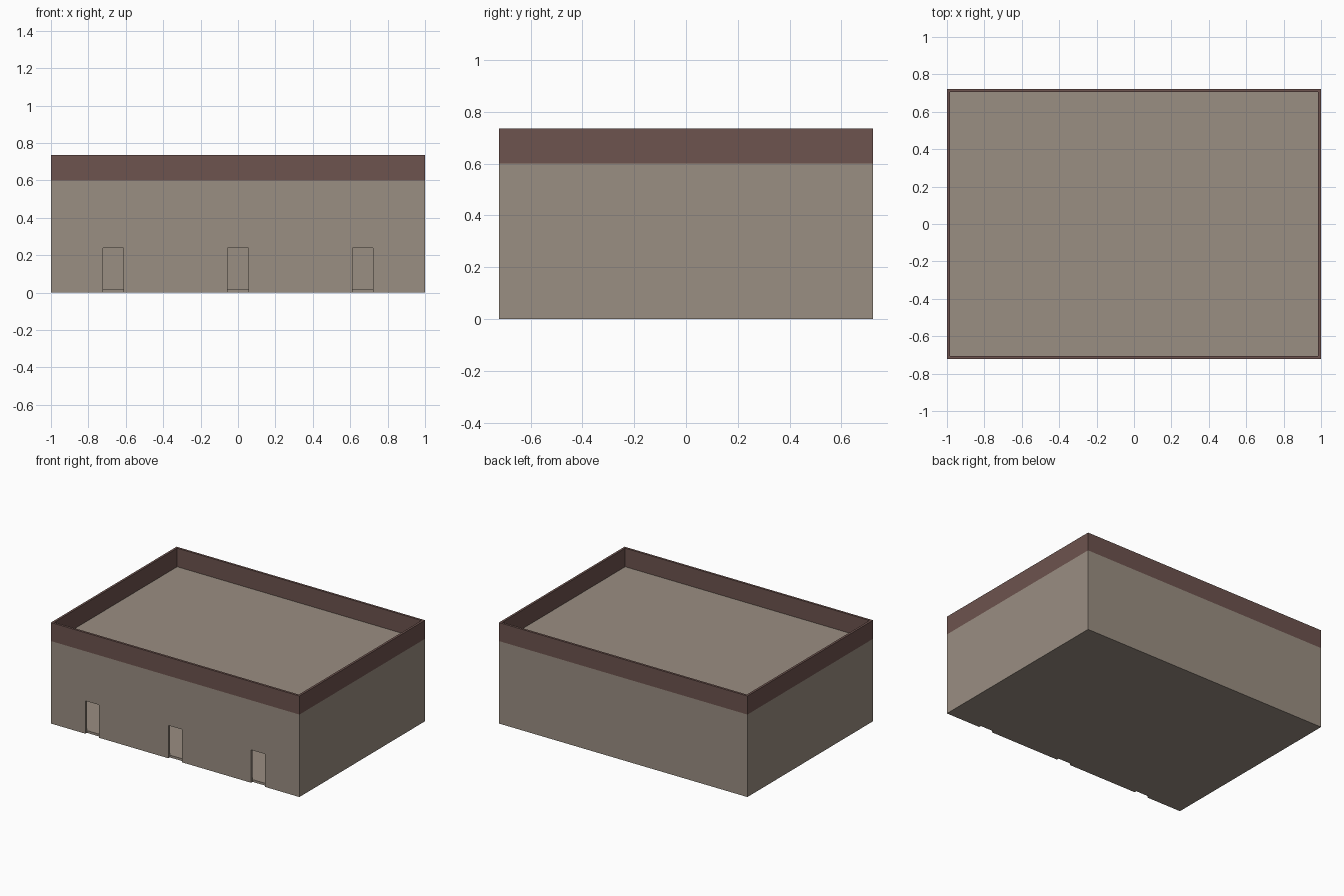
import bpy, bmesh

if "Cube" in bpy.data.objects:
    bpy.data.objects.remove(bpy.data.objects["Cube"])

# Main dimensions
HX, HY = 1.0, 0.722        # half width and half depth
T = 0.0167                 # wall, floor and roof thickness
WALL_TOP, TOP = 0.6, 0.735
DOOR_W, DOOR_TOP = 0.111, 0.239
DOOR_XS = (-0.667, 0.0, 0.667)


def material(name, rgb):
    lin = [((c / 255 + 0.055) / 1.055) ** 2.4 for c in rgb]
    m = bpy.data.materials.new(name)
    m.diffuse_color = (*lin, 1)
    m.use_nodes = True
    m.node_tree.nodes["Principled BSDF"].inputs["Base Color"].default_value = m.diffuse_color
    return m


def make_object(name, bm, mat=None):
    bmesh.ops.recalc_face_normals(bm, faces=bm.faces)
    me = bpy.data.meshes.new(name)
    bm.to_mesh(me)
    bm.free()
    if mat:
        me.materials.append(mat)
    ob = bpy.data.objects.new(name, me)
    bpy.context.collection.objects.link(ob)
    return ob


def add_box(bm, lo, hi):
    verts = bmesh.ops.create_cube(bm, size=1)["verts"]
    for v in verts:
        v.co = [(l + h) / 2 + c * (h - l) for l, h, c in zip(lo, hi, v.co)]


def ring(name, z0, z1, mat):
    """Closed rectangular ring of wall between two heights."""
    bm = bmesh.new()
    loops = []
    for inset, z in ((0, z0), (0, z1), (T, z1), (T, z0)):
        x, y = HX - inset, HY - inset
        loops.append([bm.verts.new((sx * x, sy * y, z))
                      for sx, sy in ((-1, -1), (1, -1), (1, 1), (-1, 1))])
    for i in range(4):
        a, b = loops[i], loops[(i + 1) % 4]
        for j in range(4):
            k = (j + 1) % 4
            bm.faces.new((a[j], a[k], b[k], b[j]))
    return make_object(name, bm, mat)


def slab(name, z0, z1, mat):
    bm = bmesh.new()
    add_box(bm, (-HX + T, -HY + T, z0), (HX - T, HY - T, z1))
    return make_object(name, bm, mat)


stone = material("warm grey wall", (154, 142, 130))
brown = material("dark brown parapet", (109, 83, 78))

# Hollow building shell
walls = ring("walls", 0, WALL_TOP, stone)
slab("floor", 0, T, stone)
slab("roof", WALL_TOP - T, WALL_TOP, stone)
ring("parapet", WALL_TOP, TOP, brown)

# Three door openings cut through the front wall down to the ground
bm = bmesh.new()
for x in DOOR_XS:
    add_box(bm, (x - DOOR_W / 2, -HY - 0.05, -0.05),
            (x + DOOR_W / 2, -HY + T + 0.05, DOOR_TOP))
cutter = make_object("door_cutter", bm)
cutter.hide_render = True
mod = walls.modifiers.new("doors", "BOOLEAN")
mod.operation = "DIFFERENCE"
mod.solver = "EXACT"
mod.object = cutter
bpy.context.view_layer.objects.active = walls
bpy.ops.object.modifier_apply(modifier=mod.name)
bpy.data.objects.remove(cutter)
